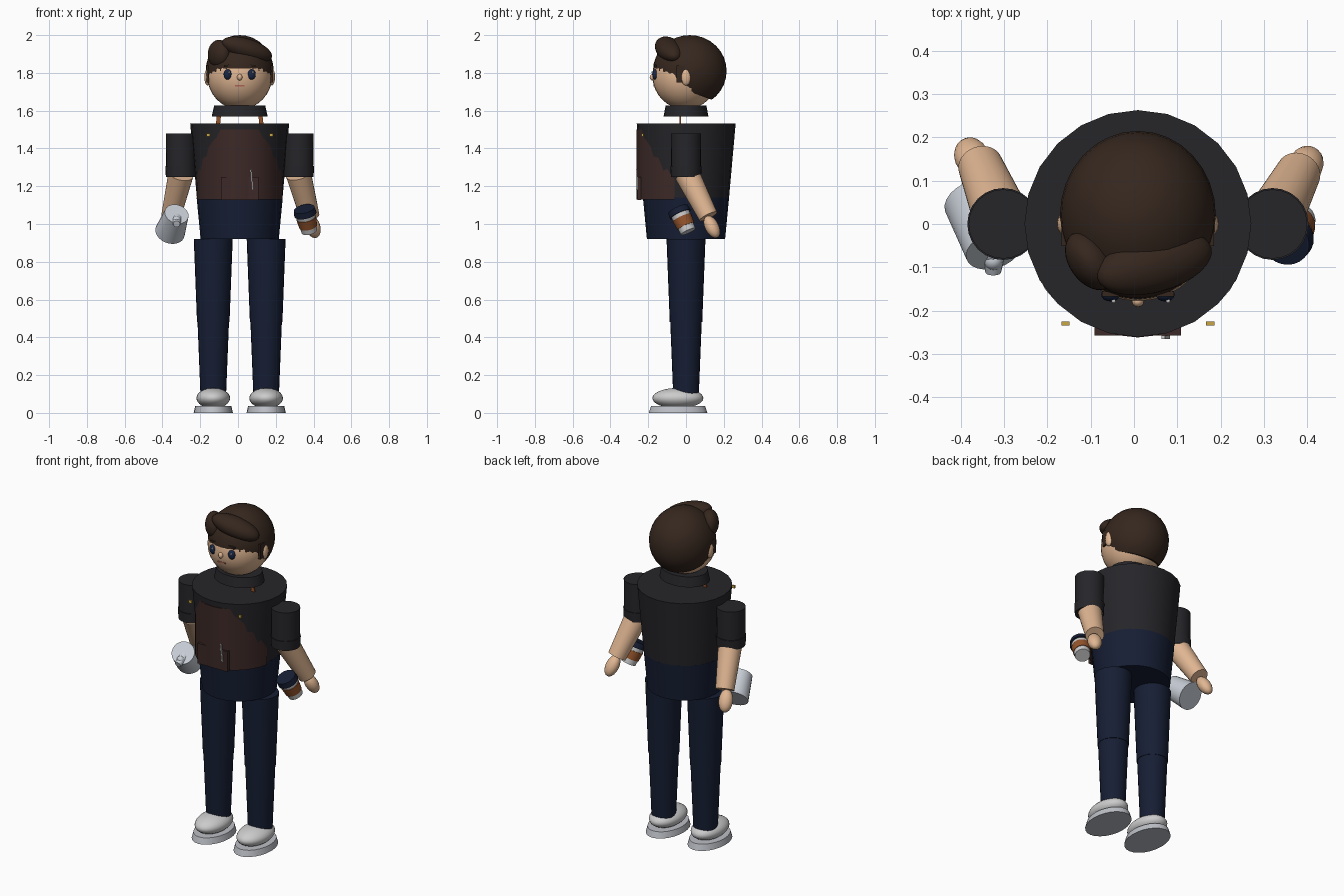
import bpy, bmesh, math
from mathutils import Vector, Matrix

if "Cube" in bpy.data.objects:
    bpy.data.objects.remove(bpy.data.objects["Cube"])

CX = 0.009  # body centre line


def mat(name, rgb):
    m = bpy.data.materials.new(name)
    m.diffuse_color = (*rgb, 1)
    m.use_nodes = True
    m.node_tree.nodes["Principled BSDF"].inputs["Base Color"].default_value = m.diffuse_color
    return m


SHIRT = mat("shirt_black", (0.019, 0.019, 0.023))
APRON = mat("apron_brown", (0.045, 0.022, 0.02))
DENIM = mat("denim_navy", (0.008, 0.013, 0.034))
SKIN = mat("skin", (0.75, 0.47, 0.29))
HAIR = mat("hair_brown", (0.036, 0.02, 0.013))
WHITE = mat("white", (0.85, 0.86, 0.88))
SOLE = mat("sole_grey", (0.5, 0.52, 0.56))
STEEL = mat("steel", (0.58, 0.62, 0.68))
LEATHER = mat("leather", (0.3, 0.09, 0.025))
GOLD = mat("brass", (0.6, 0.38, 0.06))
EYE = mat("eye_navy", (0.01, 0.02, 0.06))
LIP = mat("lip", (0.4, 0.12, 0.09))


def finish(bm, name, m, matrix=Matrix()):
    bm.transform(matrix)
    me = bpy.data.meshes.new(name)
    bmesh.ops.recalc_face_normals(bm, faces=bm.faces)
    bm.to_mesh(me)
    bm.free()
    ob = bpy.data.objects.new(name, me)
    bpy.context.collection.objects.link(ob)
    me.materials.append(m)
    bpy.ops.object.select_all(action='DESELECT')
    ob.select_set(True)
    bpy.context.view_layer.objects.active = ob
    bpy.ops.object.shade_smooth_by_angle(angle=math.radians(35))
    return ob


def place(c, rot=(0, 0, 0), size=(1, 1, 1)):
    r = Matrix.Rotation(math.radians(rot[2]), 4, 'Z') @ \
        Matrix.Rotation(math.radians(rot[1]), 4, 'Y') @ \
        Matrix.Rotation(math.radians(rot[0]), 4, 'X')
    return Matrix.Translation(c) @ r @ Matrix.Diagonal((*size, 1))


def cone(name, a, b, ra, rb, m, squash=(1, 1), sides=24):
    """Tapered cylinder from point a to point b."""
    a, b = Vector(a), Vector(b)
    bm = bmesh.new()
    bmesh.ops.create_cone(bm, cap_ends=True, segments=sides, radius1=ra,
                          radius2=rb, depth=(b - a).length)
    q = (b - a).to_track_quat('Z', 'Y').to_matrix().to_4x4()
    if abs((b - a).normalized().z) > 0.9999:
        q = Matrix()
    return finish(bm, name, m, Matrix.Translation((a + b) / 2) @ q @
                  Matrix.Diagonal((*squash, 1, 1)))


def ball(name, c, r, m, rot=(0, 0, 0), cut=None, seg=32):
    """Ellipsoid, optionally keeping only the side the cut plane's normal points to."""
    bm = bmesh.new()
    bmesh.ops.create_uvsphere(bm, u_segments=seg, v_segments=seg // 2, radius=1)
    bm.transform(place(c, rot, r))
    if cut:
        g = bm.verts[:] + bm.edges[:] + bm.faces[:]
        bmesh.ops.bisect_plane(bm, geom=g, plane_co=cut[0], plane_no=cut[1], clear_inner=True)
        bmesh.ops.holes_fill(bm, edges=[e for e in bm.edges if e.is_boundary])
    return finish(bm, name, m)


def box(name, c, size, m, rot=(0, 0, 0)):
    bm = bmesh.new()
    bmesh.ops.create_cube(bm, size=1)
    return finish(bm, name, m, place(c, rot, size))


# Torso, hips and collar
cone("shirt_body", (CX, 0.001, 1.13), (CX, 0.001, 1.533), 0.226, 0.262, SHIRT)
cone("hips", (CX, 0, 0.92), (CX, 0, 1.14), 0.207, 0.228, DENIM)
cone("collar", (CX, 0, 1.57), (CX, 0, 1.628), 0.148, 0.135, SHIRT, (1, 0.8))

# Apron: front part of an elliptical tube
bm = bmesh.new()
bmesh.ops.create_cone(bm, cap_ends=True, segments=32, radius1=1, radius2=1, depth=0.37)
bm.transform(place((CX, 0, 1.315), size=(0.234, 0.262, 1)))
bmesh.ops.bisect_plane(bm, geom=bm.verts[:] + bm.edges[:] + bm.faces[:],
                       plane_co=(0, -0.06, 0), plane_no=(0, 1, 0), clear_outer=True)
bmesh.ops.holes_fill(bm, edges=[e for e in bm.edges if e.is_boundary])
finish(bm, "apron_bib", APRON)
box("apron_pocket", (CX, -0.247, 1.188), (0.2, 0.02, 0.122), APRON)
box("pocket_pen", (0.073, -0.262, 1.235), (0.008, 0.008, 0.11), WHITE, (0, -6, 0))
for s in (-1, 1):
    box("apron_buckle", (CX + s * 0.167, -0.23, 1.472), (0.019, 0.01, 0.016), GOLD)
    box("apron_strap", (CX + s * 0.113, -0.03, 1.545), (0.022, 0.008, 0.11), LEATHER, (0, -s * 6, 0))

# Head and hair
ball("head", (CX, -0.004, 1.785), (0.172, 0.174, 0.178), SKIN)
ball("hair_cap", (CX, 0.02, 1.81), (0.18, 0.195, 0.19), HAIR,
     cut=((0, -0.18, 1.772), (0, 0.34, 0.94)))
ball("hair_quiff", (0.047, -0.09, 1.924), (0.142, 0.068, 0.057), HAIR, (0, 17, 15))
ball("hair_side_lock", (-0.1, -0.085, 1.9), (0.05, 0.075, 0.075), HAIR, (0, 0, 35))

# Face
ball("nose", (CX, -0.178, 1.777), (0.014, 0.014, 0.017), SKIN, seg=16)
box("mouth", (CX, -0.165, 1.731), (0.05, 0.012, 0.008), LIP)
for s in (-1, 1):
    x = CX + s * 0.063
    ball("ear", (CX + s * 0.17, 0, 1.778), (0.017, 0.026, 0.045), SKIN, seg=16)
    box("sideburn", (CX + s * 0.166, -0.028, 1.795), (0.02, 0.045, 0.09), HAIR)
    ball("eye", (x, -0.163, 1.792), (0.022, 0.016, 0.028), EYE, seg=16)
    ball("eye_highlight", (x + 0.007, -0.178, 1.803), (0.005, 0.005, 0.006), WHITE, seg=12)
    box("eyebrow", (x, -0.162, 1.838), (0.04, 0.012, 0.01), HAIR, (0, s * 6, 0))

# Arms
for s, end, hand in ((-1, (-0.355, 0.135, 1.04), (-0.375, 0.155, 0.985)),
                     (1, (0.38, 0.118, 1.04), (0.397, 0.137, 0.985))):
    x = CX + s * 0.311
    cone("sleeve", (x, 0, 1.27), (x, 0, 1.48), 0.078, 0.08, SHIRT)
    cone("sleeve_cuff", (x, 0, 1.25), (x, 0, 1.308), 0.08, 0.083, SHIRT)
    elbow = Vector((x, 0.005, 1.265))
    cone("forearm", elbow, end, 0.067, 0.052, SKIN)
    tilt = (Vector(end) - elbow).to_track_quat('Z', 'Y').to_euler()
    ball("hand", hand, (0.04, 0.036, 0.065), SKIN, [math.degrees(v) for v in tilt], seg=20)

# Milk jug in one hand, tilted forward
low, high = Vector((-0.36, 0.053, 0.957)), Vector((-0.325, -0.062, 1.053))
cone("jug_body", low, high, 0.08, 0.065, STEEL)
cone("jug_spout", (-0.325, -0.05, 1.025), (-0.325, -0.112, 1.0), 0.032, 0.018, STEEL, sides=16)
ball("jug_spout_tip", (-0.325, -0.085, 1.02), (0.022, 0.022, 0.022), STEEL, seg=16)

# Takeaway cup in the other hand
low, high = Vector((0.378, 0.012, 0.96)), Vector((0.35, -0.043, 1.08))


def cup_part(name, t0, t1, r0, r1, m):
    cone(name, low.lerp(high, t0), low.lerp(high, t1), r0, r1, m)


cup_part("cup_body", 0, 0.8, 0.042, 0.052, WHITE)
cup_part("cup_sleeve", 0.22, 0.6, 0.048, 0.053, LEATHER)
cup_part("cup_lid", 0.76, 1.0, 0.06, 0.056, DENIM)

# Legs and shoes
for s in (-1, 1):
    x = CX + s * 0.14
    cone("thigh", (x, 0, 0.48), (x, 0, 0.92), 0.086, 0.103, DENIM)
    cone("shin", (x, 0, 0.1), (x, 0, 0.5), 0.068, 0.084, DENIM)
    ball("shoe", (x, -0.043, 0.078), (0.089, 0.135, 0.054), WHITE)
    cone("shoe_sole", (x, -0.042, 0), (x, -0.042, 0.036), 0.104, 0.096, SOLE, (1, 1.49))
